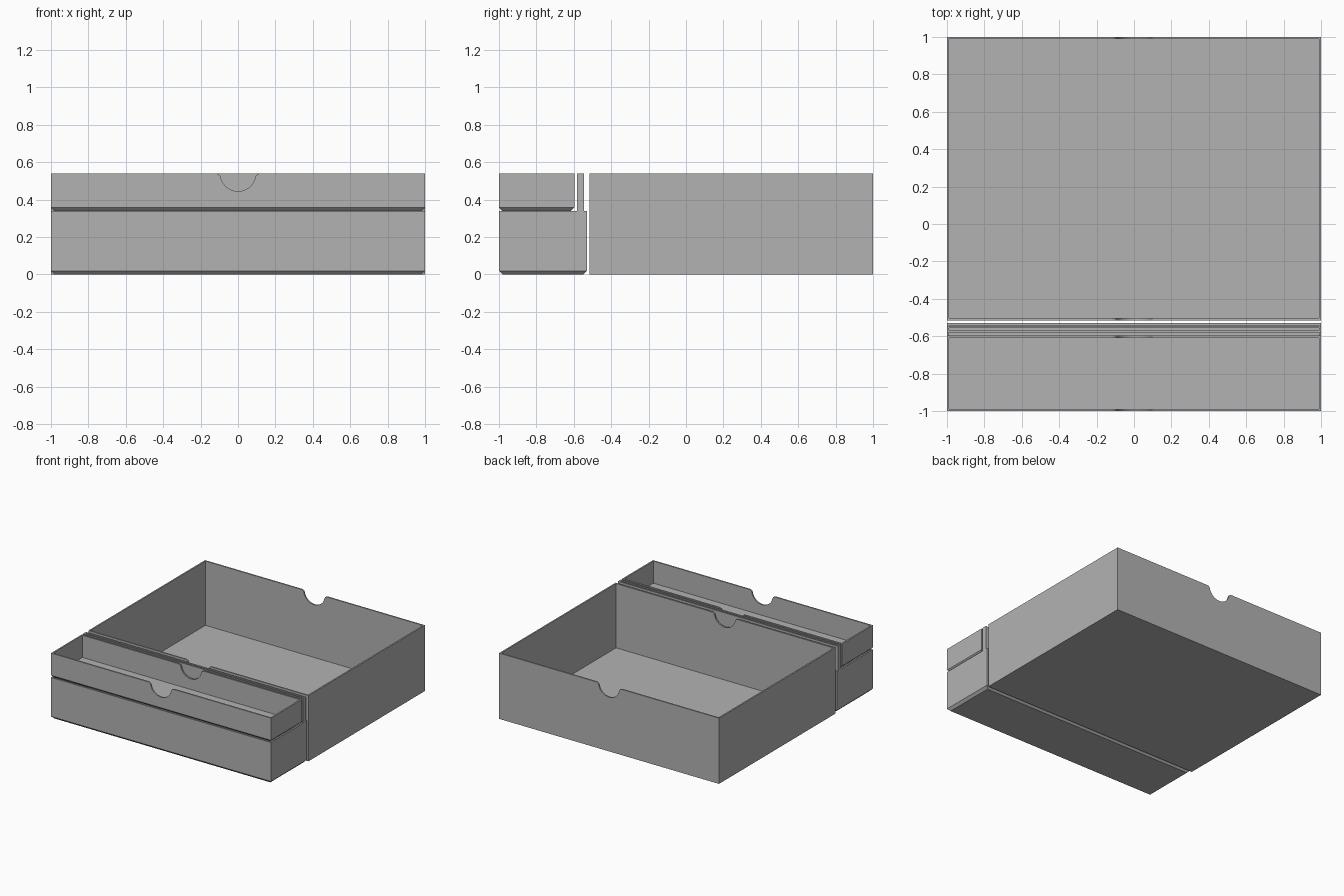
import bpy, bmesh, math

if "Cube" in bpy.data.objects:
    bpy.data.objects.remove(bpy.data.objects["Cube"], do_unlink=True)

WALL = 0.012
TOP = 0.54

grey = bpy.data.materials.new("matte grey")
grey.use_nodes = True
colour = (0.45, 0.45, 0.45, 1)
grey.diffuse_color = colour
grey.node_tree.nodes["Principled BSDF"].inputs["Base Color"].default_value = colour


def make_object(name, bm):
    bmesh.ops.recalc_face_normals(bm, faces=bm.faces)
    mesh = bpy.data.meshes.new(name)
    bm.to_mesh(mesh)
    bm.free()
    mesh.materials.append(grey)
    obj = bpy.data.objects.new(name, mesh)
    bpy.context.collection.objects.link(obj)
    return obj


def tray(name, y0, y1, z0, z1, foot=0.0, floor=WALL):
    """Open box: stacked rectangular rings from the base, up, over the rim and down inside."""
    levels = [(foot, z0)]
    if foot:
        levels.append((0, z0 + foot))
    levels += [(0, z1), (WALL, z1), (WALL, z0 + floor)]
    bm = bmesh.new()
    rings = []
    for inset, z in levels:
        x, a, b = 1 - inset, y0 + inset, y1 - inset
        rings.append([bm.verts.new(p) for p in
                      ((-x, a, z), (x, a, z), (x, b, z), (-x, b, z))])
    for low, high in zip(rings, rings[1:]):
        for i in range(4):
            j = (i + 1) % 4
            bm.faces.new((low[i], low[j], high[j], high[i]))
    bm.faces.new(rings[0])
    bm.faces.new(rings[-1])
    return make_object(name, bm)


def notch_cutter():
    """Half-round finger notch with rounded shoulders, running front to back."""
    radius, centre = 0.095, TOP
    arc = [(radius * math.cos(a), centre + radius * math.sin(a))
           for a in (math.radians(-170 + 160 * i / 20) for i in range(21))]
    points = [(-0.12, 0.6), (-0.115, TOP), (-0.102, 0.535)] + arc
    points += [(0.102, 0.535), (0.115, TOP), (0.12, 0.6)]
    bm = bmesh.new()
    face = bm.faces.new([bm.verts.new((x, -1.2, z)) for x, z in points])
    moved = bmesh.ops.extrude_face_region(bm, geom=[face])["geom"]
    verts = [v for v in moved if isinstance(v, bmesh.types.BMVert)]
    bmesh.ops.translate(bm, verts=verts, vec=(0, 2.4, 0))
    cutter = make_object("notch_cutter", bm)
    cutter.hide_render = True
    return cutter


# Trays
main_tray = tray("main_tray", -0.515, 1.0, 0.0, TOP)
tray("lower_front_tray", -1.0, -0.53, 0.0, 0.34, foot=0.02, floor=0.02)
upper_tray = tray("upper_front_tray", -1.0, -0.597, 0.338, TOP, foot=0.02, floor=0.02)
tray("slim_upright_tray", -0.582, -0.545, 0.338, TOP)

# Finger notches through the front and back walls
cutter = notch_cutter()
for obj in (main_tray, upper_tray):
    mod = obj.modifiers.new("finger_notch", "BOOLEAN")
    mod.operation = "DIFFERENCE"
    mod.solver = "EXACT"
    mod.object = cutter
    bpy.context.view_layer.objects.active = obj
    bpy.ops.object.modifier_apply(modifier=mod.name)
bpy.data.objects.remove(cutter, do_unlink=True)
